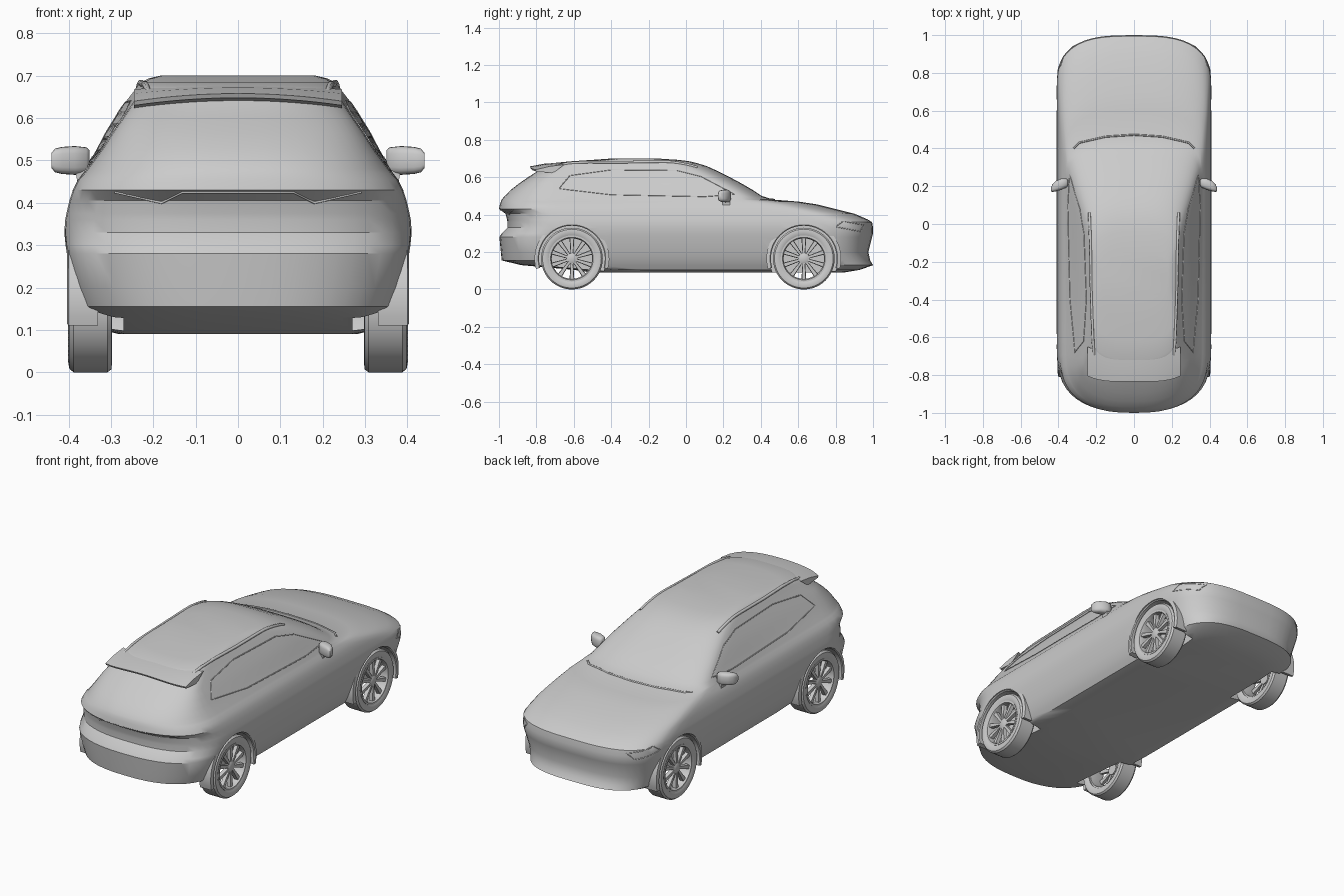
import bpy, bmesh
from math import sin, cos, pi, radians
from mathutils import Vector, Matrix
from mathutils.bvhtree import BVHTree

if "Cube" in bpy.data.objects:
    bpy.data.objects.remove(bpy.data.objects["Cube"])


def shade(ob, angle=35):
    bpy.ops.object.select_all(action='DESELECT')
    ob.select_set(True)
    bpy.context.view_layer.objects.active = ob
    bpy.ops.object.shade_smooth_by_angle(angle=radians(angle))


def finish(name, bm, angle=35):
    bmesh.ops.remove_doubles(bm, verts=bm.verts, dist=1e-5)
    bmesh.ops.recalc_face_normals(bm, faces=bm.faces)
    me = bpy.data.meshes.new(name)
    bm.to_mesh(me)
    bm.free()
    ob = bpy.data.objects.new(name, me)
    bpy.context.collection.objects.link(ob)
    shade(ob, angle)
    return ob


def loft(bm, rings, closed=False):
    """Skin closed rings; cap the ends unless the loft itself closes."""
    vs = [[bm.verts.new(p) for p in r] for r in rings]
    n = len(vs[0])
    for a, b in zip(vs, vs[1:] + vs[:1] if closed else vs[1:]):
        for i in range(n):
            j = (i + 1) % n
            bm.faces.new((a[i], a[j], b[j], b[i]))
    if not closed:
        bm.faces.new(vs[0])
        bm.faces.new(vs[-1])


def lathe(bm, profile, y, z, s, segs=48):
    """Revolve (x, r) points around an axle at y, z on side s."""
    loft(bm, [[(s * x, y + r * cos(2 * pi * k / segs), z + r * sin(2 * pi * k / segs))
               for x, r in profile] for k in range(segs)], True)


def ramp(v, a, b):
    return max(0, min(1, (v - a) / (b - a)))


# Body shell: level contours (height, tail y, nose y, half width)
LEVELS = [
    (.09, -.5, .84, .28), (.105, -.6, .93, .345), (.13, -.88, 1, .36),
    (.155, -.985, .985, .372), (.2, -.99, .975, .388), (.28, -.998, .995, .404),
    (.3, -.985, 1, .407), (.33, -.955, 1, .41), (.36, -.955, .995, .408),
    (.375, -.957, .97, .405), (.405, -.965, .9, .398), (.43, -1, .8, .39),
    (.455, -.995, .7, .378), (.47, -.99, .6, .366), (.48, -.985, .47, .36),
    (.5, -.97, .405, .348), (.53, -.94, .36, .33), (.565, -.895, .3, .312),
    (.6, -.845, .235, .29), (.635, -.79, .165, .268), (.66, -.765, .11, .25),
    (.675, -.72, .06, .24), (.685, -.62, .02, .232), (.693, -.5, -.04, .218),
    (.7, -.4, -.15, .19)]


def contour(z, rear, front, w, m=12, k=14):
    lf = min(.3 - .14 * ramp(z, .46, .5), (front - rear) * .4)
    lr = min(.3 - .16 * ramp(z, .48, .6), (front - rear) * .4)
    half = []
    for i in range(m + 1):
        a = pi / 2 * (1 - i / m)
        half.append((w * abs(cos(a)) ** (2 / 3), front - lf + lf * sin(a) ** (2 / 3)))
    y0, y1 = front - lf, rear + lr
    half += [(w, y0 + (y1 - y0) * i / k) for i in range(1, k)]
    for i in range(m + 1):
        a = pi / 2 * i / m
        half.append((w * abs(cos(a)) ** .8, rear + lr - lr * sin(a) ** .8))
    taper = .12 * ramp(z, .45, .65)
    half = [(x * (1 - taper * max(0, -y)), y, z) for x, y in half]
    return half + [(-x, y, z) for x, y, z in half[-2:0:-1]]


bm = bmesh.new()
loft(bm, [contour(*lv) for lv in LEVELS])
body = finish("body_shell", bm)
bm = bmesh.new()
bm.from_mesh(body.data)
tree = BVHTree.FromBMesh(bm)
bm.free()

# Wheel wells cut out of the body
AXLES = (-.61, .63)
bm = bmesh.new()
for y in AXLES:
    for s in (-1, 1):
        lathe(bm, [(.27, 0), (.27, .183), (.6, .183), (.6, 0)], y, .165, s)
cutter = finish("wheel_well_cutter", bm)
cutter.hide_render = True
mod = body.modifiers.new("wells", 'BOOLEAN')
mod.operation, mod.object, mod.solver = 'DIFFERENCE', cutter, 'EXACT'
bpy.context.view_layer.objects.active = body
bpy.ops.object.modifier_apply(modifier="wells")
bpy.data.objects.remove(cutter)
shade(body, 32)

# Wheels and arch trims
for y, end in zip(AXLES, ("rear", "front")):
    for s, side in ((-1, "left"), (1, "right")):
        bm = bmesh.new()
        lathe(bm, [(.305, .122), (.297, .14), (.299, .158), (.308, .165), (.388, .165),
                   (.398, .157), (.401, .14), (.393, .122)], y, .165, s)
        finish(f"{end}_{side}_tyre", bm)
        bm = bmesh.new()
        lathe(bm, [(.31, .124), (.396, .124), (.396, .114), (.38, .108), (.31, .114)], y, .165, s)
        lathe(bm, [(.362, 0), (.362, .03), (.384, .03), (.39, .02), (.39, 0)], y, .165, s)
        for k in range(10):
            rot = Matrix.Translation((0, y, .165)) @ Matrix.Rotation(2 * pi * k / 10, 4, 'X')
            loft(bm, [[rot @ Vector((s * x, t, r)) for x, t in
                       ((.368, -h), (.387, -h * .8), (.387, h * .8), (.368, h))]
                      for r, h in ((.02, .007), (.112, .013))])
        finish(f"{end}_{side}_rim", bm)
        bm = bmesh.new()
        rings = []
        for k in range(33):
            a = radians(-16 + 212 * k / 32)
            rings.append([(s * x, y + r * cos(a), .165 + r * sin(a)) for x, r in
                          ((.33, .176), (.4, .176), (.404, .181), (.4, .2), (.33, .2))])
        loft(bm, rings)
        finish(f"{end}_{side}_arch_trim", bm)

# Tailgate spoiler
bm = bmesh.new()
rings = []
for i in range(17):
    x = -.245 + .49 * i / 16
    u = (x / .245) ** 2
    rings.append([(x, y + .03 * u ** 2, z - dz * u) for y, z, dz in
                  ((-.68, .678, .01), (-.76, .672, .014), (-.835, .658, .018),
                   (-.83, .648, .018), (-.74, .635, .012))])
loft(bm, rings)
finish("tailgate_spoiler", bm)

# Door mirrors: swept shell on a short stalk
for s, side in ((-1, "left"), (1, "right")):
    bm = bmesh.new()
    rings = []
    for x, y, hy, hz in ((.35, .218, .014, .024), (.358, .217, .024, .031), (.385, .211, .03, .034),
                         (.415, .2, .028, .032), (.432, .19, .02, .028), (.44, .182, .01, .018)):
        rings.append([(s * x, y + hy * abs(cos(a)) ** .7 * (1 if cos(a) > 0 else -1),
                       .5 + hz * abs(sin(a)) ** .6 * (1 if sin(a) > 0 else -1))
                      for a in (2 * pi * k / 20 for k in range(20))])
    loft(bm, rings)
    loft(bm, [[(s * (x + dx), .215 + dy, z) for dx, dy in
               ((-.013, -.02), (.013, -.02), (.013, .02), (-.013, .02))]
              for x, z in ((.365, .44), (.372, .485))])
    finish(f"{side}_mirror", bm, 50)


def trace(name, pts, direction, radius, cyclic=False):
    """Lay a thin bead on the body by projecting a path along a direction."""
    d = Vector(direction)
    cu = bpy.data.curves.new(name, 'CURVE')
    cu.dimensions, cu.bevel_depth, cu.bevel_resolution = '3D', radius, 1
    cu.use_fill_caps = True
    path = []
    pairs = list(zip(pts, pts[1:] + pts[:1])) if cyclic else list(zip(pts, pts[1:]))
    for a, b in pairs:
        path += [Vector(a).lerp(Vector(b), t / 6) for t in range(6)]
    if not cyclic:
        path.append(Vector(pts[-1]))
    hits = [tree.ray_cast(p - 2 * d, d)[0] for p in path]
    hits = [h for h in hits if h]
    sp = cu.splines.new('POLY')
    sp.points.add(len(hits) - 1)
    for q, h in zip(sp.points, hits):
        q.co = (*h, 1)
    sp.use_cyclic_u = cyclic
    bpy.context.collection.objects.link(bpy.data.objects.new(name, cu))


# Roof rails, window frames and headlight outlines on both sides
WINDOW = [(-.68, .54), (-.62, .61), (-.4, .64), (-.05, .637), (.08, .605), (.26, .51), (.1, .497), (-.4, .507)]
LAMP = [(.8, .335), (.93, .31), (.95, .345), (.84, .365)]
for s, side in ((-1, "left"), (1, "right")):
    trace(f"{side}_roof_rail", [(s * x, y, 0) for x, y in
          ((.236, .06), (.23, -.1), (.226, -.35), (.218, -.6), (.208, -.74))], (0, 0, -1), .008)
    trace(f"{side}_window_frame", [(0, y, z) for y, z in WINDOW], (-s, 0, 0), .0025, True)
    trace(f"{side}_headlight_edge", [(0, y, z) for y, z in LAMP], (-s, 0, 0), .0025, True)

# Windscreen cowl and tailgate crease
trace("windscreen_cowl", [(x, y, 0) for x, y in
      ((-.32, .4), (-.29, .43), (-.15, .462), (0, .472), (.15, .462), (.29, .43), (.32, .4))], (0, 0, -1), .005)
trace("tailgate_crease", [(x, 0, z) for x, z in
      ((-.29, .425), (-.18, .4), (-.13, .425), (.13, .425), (.18, .4), (.29, .425))], (0, 1, 0), .003)
